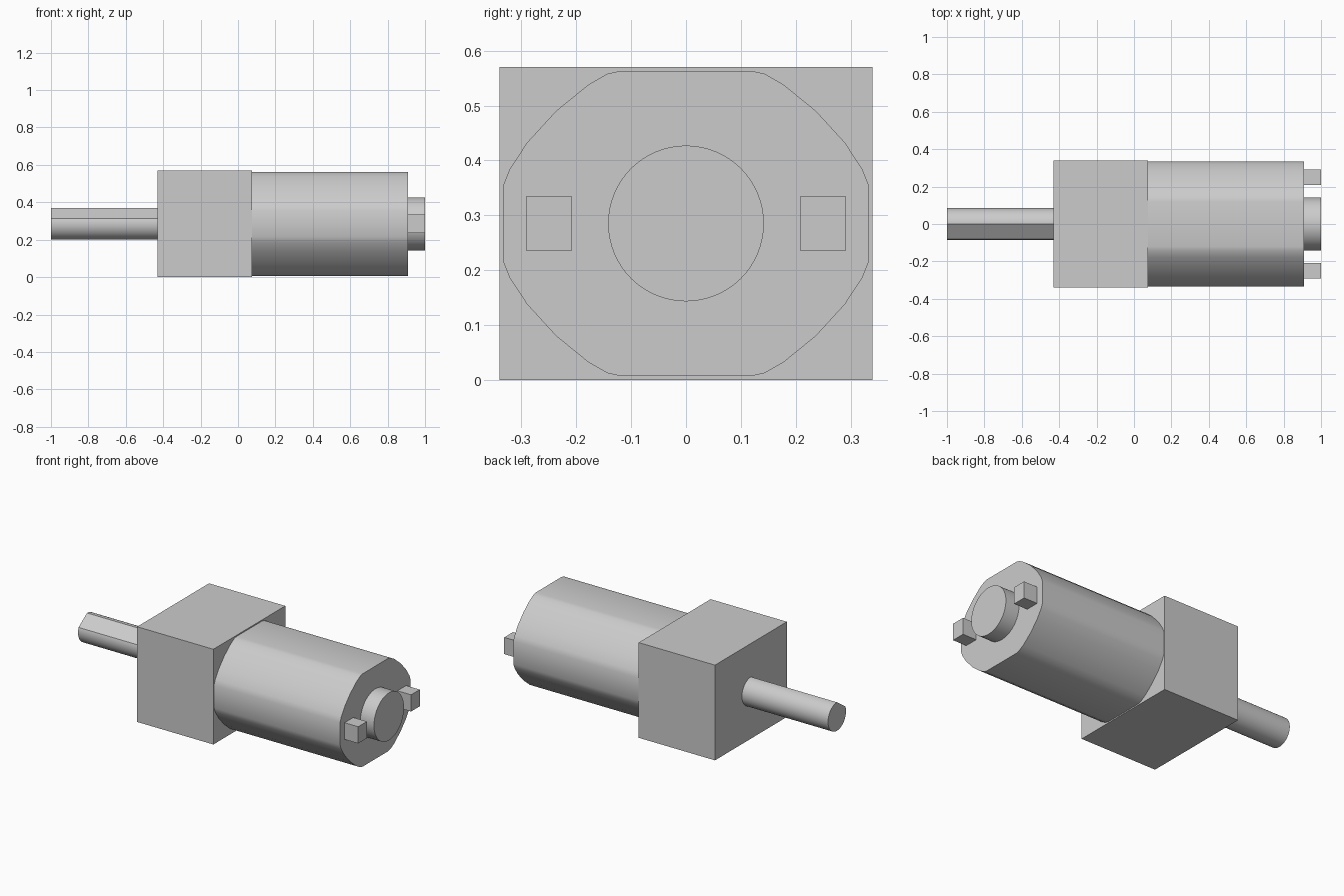
import bpy, bmesh, math

cube = bpy.data.objects.get("Cube")
if cube:
    bpy.data.objects.remove(cube, do_unlink=True)

AXIS_Z = 0.285

grey = bpy.data.materials.new("light_grey")
grey.use_nodes = True
grey.diffuse_color = (0.6, 0.6, 0.6, 1)
grey.node_tree.nodes["Principled BSDF"].inputs["Base Color"].default_value = (0.6, 0.6, 0.6, 1)


def extrude_x(name, profile, x0, x1, smooth=False):
    """Solid made by sweeping a (y, height from axis) outline along x."""
    bm = bmesh.new()
    face = bm.faces.new([bm.verts.new((x0, y, AXIS_Z + h)) for y, h in profile])
    ext = bmesh.ops.extrude_face_region(bm, geom=[face], use_keep_orig=True)
    moved = [g for g in ext["geom"] if isinstance(g, bmesh.types.BMVert)]
    bmesh.ops.translate(bm, verts=moved, vec=(x1 - x0, 0, 0))
    bmesh.ops.recalc_face_normals(bm, faces=bm.faces)
    mesh = bpy.data.meshes.new(name)
    bm.to_mesh(mesh)
    bm.free()
    mesh.materials.append(grey)
    obj = bpy.data.objects.new(name, mesh)
    bpy.context.collection.objects.link(obj)
    if smooth:
        bpy.ops.object.select_all(action="DESELECT")
        obj.select_set(True)
        bpy.context.view_layer.objects.active = obj
        bpy.ops.object.shade_smooth_by_angle(angle=math.radians(30))
    return obj


def rectangle(y, half_y, half_h):
    return [(y - half_y, -half_h), (y + half_y, -half_h),
            (y + half_y, half_h), (y - half_y, half_h)]


def arc(radius, start, end, steps):
    angles = [math.radians(start + (end - start) * i / steps) for i in range(steps + 1)]
    return [(radius * math.cos(a), radius * math.sin(a)) for a in angles]


# Gearbox block
extrude_x("gearbox", rectangle(0, 0.34, AXIS_Z), -0.43, 0.075)

# Motor can: one rounded corner mirrored into four, leaving flats between
corner = [(0.334, 0.068), (0.322, 0.098), (0.29, 0.147), (0.237, 0.205),
          (0.178, 0.253), (0.143, 0.273), (0.12, 0.278)]
upper = corner + [(-y, h) for y, h in reversed(corner)]
extrude_x("motor_can", upper + [(-y, -h) for y, h in upper], 0.075, 0.91, True)

# Rear bearing boss
extrude_x("rear_boss", arc(0.142, 0, 360, 64)[:-1], 0.91, 1.0, True)

# Electrical terminals
for side, y in (("front", -0.25), ("back", 0.25)):
    extrude_x(side + "_terminal", rectangle(y, 0.041, 0.05), 0.91, 1.0)

# Output shaft with one flat between the arc ends
extrude_x("output_shaft", arc(0.085, 160, 450, 48), -1.0, -0.43, True)
